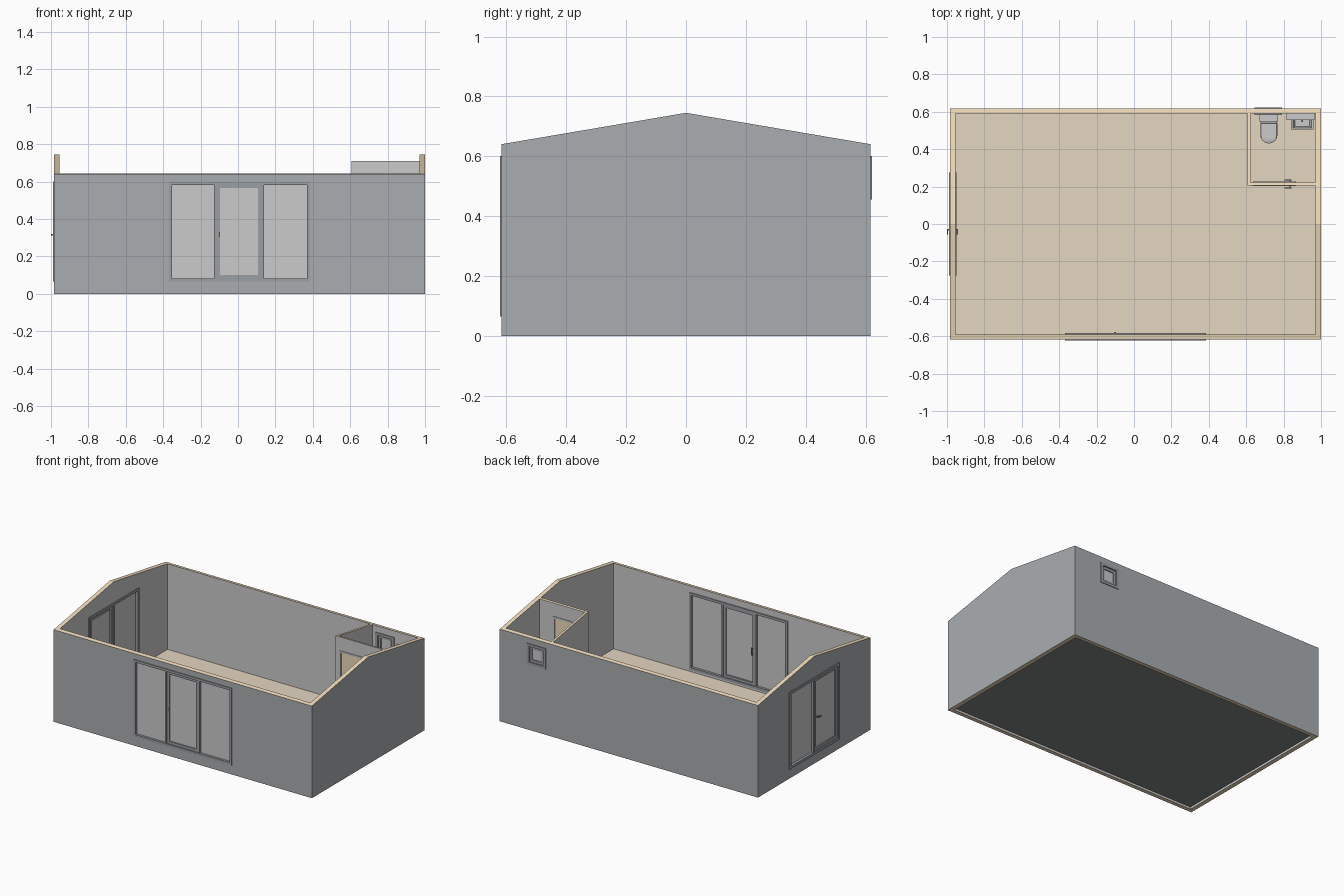
import bpy, bmesh, math

if "Cube" in bpy.data.objects:
    bpy.data.objects.remove(bpy.data.objects["Cube"])


def material(name, rgb):
    m = bpy.data.materials.new(name)
    m.diffuse_color = (*rgb, 1)
    m.use_nodes = True
    m.node_tree.nodes["Principled BSDF"].inputs["Base Color"].default_value = m.diffuse_color
    return m


CLAD = material("cladding_grey", (0.40, 0.42, 0.435))
DARK = material("base_dark", (0.22, 0.225, 0.23))
FRAME = material("frame_grey", (0.33, 0.35, 0.37))
TIMBER = material("timber", (0.87, 0.71, 0.50))
FLOOR = material("floor_wood", (0.78, 0.67, 0.53))
WHITE = material("plaster", (0.75, 0.75, 0.75))

OUT = (-0.985, 1.0, 0.617)     # left, right, half depth
MID = (-0.962, 0.977, 0.597)
INN = (-0.955, 0.97, 0.59)


def roof(y):
    return 0.745 - 0.170 * abs(y)


def loft(name, rings, mat=None, closed=False):
    """Skin a list of equal point loops; closed joins last to first."""
    bm = bmesh.new()
    vs = [[bm.verts.new(p) for p in r] for r in rings]
    n, k = len(vs), len(vs[0])
    for i in range(n if closed else n - 1):
        a, b = vs[i], vs[(i + 1) % n]
        for j in range(k):
            bm.faces.new((a[j], a[(j + 1) % k], b[(j + 1) % k], b[j]))
    if not closed:
        bm.faces.new(vs[0])
        bm.faces.new(vs[-1])
    bmesh.ops.recalc_face_normals(bm, faces=bm.faces)
    me = bpy.data.meshes.new(name)
    bm.to_mesh(me)
    bm.free()
    ob = bpy.data.objects.new(name, me)
    bpy.context.collection.objects.link(ob)
    if mat:
        me.materials.append(mat)
    return ob


def place(axis, u, d, z):
    """Wall coordinates: u along the wall, d through it."""
    return (u, d, z) if axis == "x" else (d, u, z)


def block(name, axis, u0, u1, d0, d1, z0, z1, mat=None):
    return loft(name, [[place(axis, u, d, z) for u, d in
                        ((u0, d0), (u1, d0), (u1, d1), (u0, d1))] for z in (z0, z1)], mat)


def frame(name, axis, u0, u1, z0, z1, w, d0, d1, mat=FRAME):
    rings = []
    for u, z, su, sz in ((u0, z0, 1, 1), (u1, z0, -1, 1), (u1, z1, -1, -1), (u0, z1, 1, -1)):
        a, b = u + su * w, z + sz * w
        rings.append([place(axis, *p) for p in ((u, d0, z), (u, d1, z), (a, d1, b), (a, d0, b))])
    return loft(name, rings, mat, True)


def cut(ob, *holes):
    for h in holes:
        c = block("cutter", *h)
        c.hide_render = True
        m = ob.modifiers.new("opening", "BOOLEAN")
        m.operation, m.solver, m.object = "DIFFERENCE", "EXACT", c
        bpy.context.view_layer.objects.active = ob
        bpy.ops.object.modifier_apply(modifier=m.name)
        bpy.data.objects.remove(c)


def timber_edges(ob, side):
    """Side material on upright faces, timber on cut edges."""
    ob.data.materials.clear()
    ob.data.materials.append(side)
    ob.data.materials.append(TIMBER)
    for p in ob.data.polygons:
        p.material_index = 1 if abs(p.normal.z) > 0.5 else 0


def shell(name, o, i, side):
    def path(r):
        l, rt, h = r
        return [(l, -h), (rt, -h), (rt, 0), (rt, h), (l, h), (l, 0)]
    rings = [[(*a, 0), (*a, roof(a[1])), (*b, roof(b[1])), (*b, 0)]
             for a, b in zip(path(o), path(i))]
    ob = loft(name, rings, None, True)
    cut(ob, ("x", -0.367, 0.383, -0.7, -0.5, 0.068, 0.597),
        ("y", -0.272, 0.272, -1.1, -0.9, 0.068, 0.597),
        ("x", 0.648, 0.787, 0.5, 0.7, 0.458, 0.597))
    timber_edges(ob, side)


# Outer walls, inner lining and floor
shell("outer_walls", OUT, MID, CLAD)
shell("wall_lining", MID, INN, WHITE)
block("floor_base", "x", INN[0], INN[1], -INN[2], INN[2], 0.015, 0.04, DARK)
block("floor_boards", "x", INN[0], INN[1], -INN[2], INN[2], 0.04, 0.05, FLOOR)

# Front glazed door with two side lights
frame("front_door_frame", "x", -0.37, 0.386, 0.065, 0.6, 0.017, -0.622, -0.584)
for n, u in (("left", -0.128), ("right", 0.126)):
    block("front_mullion_" + n, "x", u, u + 0.013, -0.62, -0.586, 0.082, 0.583, FRAME)
frame("front_door_leaf", "x", -0.115, 0.126, 0.082, 0.583, 0.018, -0.614, -0.591)
for n, a, b in (("left", -0.353, -0.128), ("centre", -0.1, 0.11), ("right", 0.139, 0.369)):
    block("front_glass_" + n, "x", a, b, -0.606, -0.601, 0.08, 0.585)

# Left side double door
frame("side_door_frame", "y", -0.275, 0.275, 0.065, 0.6, 0.017, -0.990, -0.950)
block("side_door_mullion", "y", -0.006, 0.012, -0.988, -0.952, 0.082, 0.583, FRAME)
frame("side_door_leaf", "y", -0.258, -0.006, 0.082, 0.583, 0.02, -0.982, -0.958)
for n, a, b in (("leaf", -0.24, -0.024), ("fixed", 0.012, 0.258)):
    block("side_glass_" + n, "y", a, b, -0.973, -0.968, 0.08, 0.585)

# Back window
frame("window_frame", "x", 0.645, 0.79, 0.455, 0.6, 0.018, 0.584, 0.622)
frame("window_sash", "x", 0.663, 0.772, 0.473, 0.582, 0.018, 0.594, 0.612)
block("window_glass", "x", 0.68, 0.755, 0.601, 0.606, 0.49, 0.565)


# Bathroom partitions following the roof slope
def partition(name, x0, x1, y0, y1):
    return loft(name, [[(x, y0, 0.05), (x, y1, 0.05), (x, y1, roof(y1)), (x, y0, roof(y0))]
                       for x in (x0, x1)])


side = partition("bathroom_side_wall", 0.607, 0.622, 0.222, INN[2])
timber_edges(side, WHITE)
front = partition("bathroom_front_wall", 0.607, INN[1], 0.206, 0.222)
cut(front, ("x", 0.64, 0.86, 0.1, 0.3, 0.0, 0.61))
timber_edges(front, WHITE)

# Bathroom door: jambs, head and timber leaf
for n, a, b, z0, z1 in (("jamb_left", 0.635, 0.648, 0.05, 0.602),
                        ("jamb_right", 0.852, 0.865, 0.05, 0.602),
                        ("head", 0.635, 0.865, 0.602, 0.615)):
    block("bathroom_door_" + n, "x", a, b, 0.202, 0.226, z0, z1, WHITE)
block("bathroom_door_leaf", "x", 0.648, 0.852, 0.209, 0.219, 0.053, 0.602, TIMBER)


# Lever handles on both faces of a door
def lever(name, axis, u, step, d0, d1, z):
    block(name + "_spindle", axis, u - 0.004, u + 0.004, d0, d1, z - 0.004, z + 0.004, DARK)
    a, b = sorted((u - step * 0.2, u + step))
    for n, d in (("a", d0), ("b", d1 - 0.006)):
        block(name + "_lever_" + n, axis, a, b, d, d + 0.006, z - 0.004, z + 0.004, DARK)


lever("side_door_handle", "y", -0.032, -0.025, -1.0, -0.942, 0.315)
lever("bathroom_door_handle", "x", 0.835, -0.03, 0.19, 0.238, 0.30)

# Upright pull inside the front door
block("front_door_pull", "x", -0.104, -0.096, -0.584, -0.577, 0.295, 0.345, DARK)
for i, z in enumerate((0.30, 0.335)):
    block(f"front_door_pull_stem_{i}", "x", -0.103, -0.097, -0.591, -0.584, z, z + 0.006, DARK)
block("front_door_plate", "x", -0.105, -0.095, -0.617, -0.614, 0.305, 0.33, DARK)


# Toilet: D-shaped rings lofted into bowl, seat and lid
def dee(w, front_y, z, back=0.548, cx=0.721):
    r = w / 2
    pts = [(cx + r * math.cos(t), front_y + r - r * math.sin(t), z)
           for t in (math.pi * i / 16 for i in range(17))]
    return pts + [(cx - r, back, z), (cx + r, back, z)]


def smooth(ob, angle=35):
    bpy.ops.object.select_all(action="DESELECT")
    ob.select_set(True)
    bpy.context.view_layer.objects.active = ob
    bpy.ops.object.shade_smooth_by_angle(angle=math.radians(angle))


smooth(loft("toilet_bowl", [dee(0.056, 0.468, 0.05, 0.59), dee(0.054, 0.47, 0.085, 0.59),
                            dee(0.075, 0.445, 0.12, 0.59), dee(0.088, 0.434, 0.142, 0.59),
                            dee(0.088, 0.434, 0.148, 0.59)]))
smooth(loft("toilet_seat", [dee(0.091, 0.431, z, 0.54) for z in (0.149, 0.154)]))
smooth(loft("toilet_lid", [dee(0.091, 0.431, 0.155, 0.54), dee(0.091, 0.431, 0.160, 0.54),
                           dee(0.084, 0.436, 0.163, 0.537)]))
block("toilet_tank", "x", 0.675, 0.767, 0.552, 0.59, 0.148, 0.235)
block("toilet_tank_lid", "x", 0.671, 0.771, 0.548, 0.59, 0.235, 0.243)


# Wash basin: a hollow tapered tub on a pedestal, with a wall cabinet above
def rect(x0, x1, y0, y1, z):
    return [(x0, y0, z), (x1, y0, z), (x1, y1, z), (x0, y1, z)]


loft("wash_basin", [rect(0.86, 0.94, 0.53, 0.59, 0.205), rect(0.84, 0.96, 0.505, 0.59, 0.225),
                    rect(0.84, 0.96, 0.505, 0.59, 0.255), rect(0.85, 0.95, 0.514, 0.565, 0.255),
                    rect(0.862, 0.938, 0.522, 0.557, 0.222)])
block("basin_pedestal", "x", 0.88, 0.92, 0.545, 0.59, 0.05, 0.21)
block("basin_tap", "x", 0.896, 0.904, 0.545, 0.578, 0.272, 0.278, DARK)
block("basin_tap_post", "x", 0.896, 0.904, 0.57, 0.578, 0.255, 0.272, DARK)
block("mirror_cabinet", "x", 0.815, 0.965, 0.557, 0.59, 0.40, 0.56)
